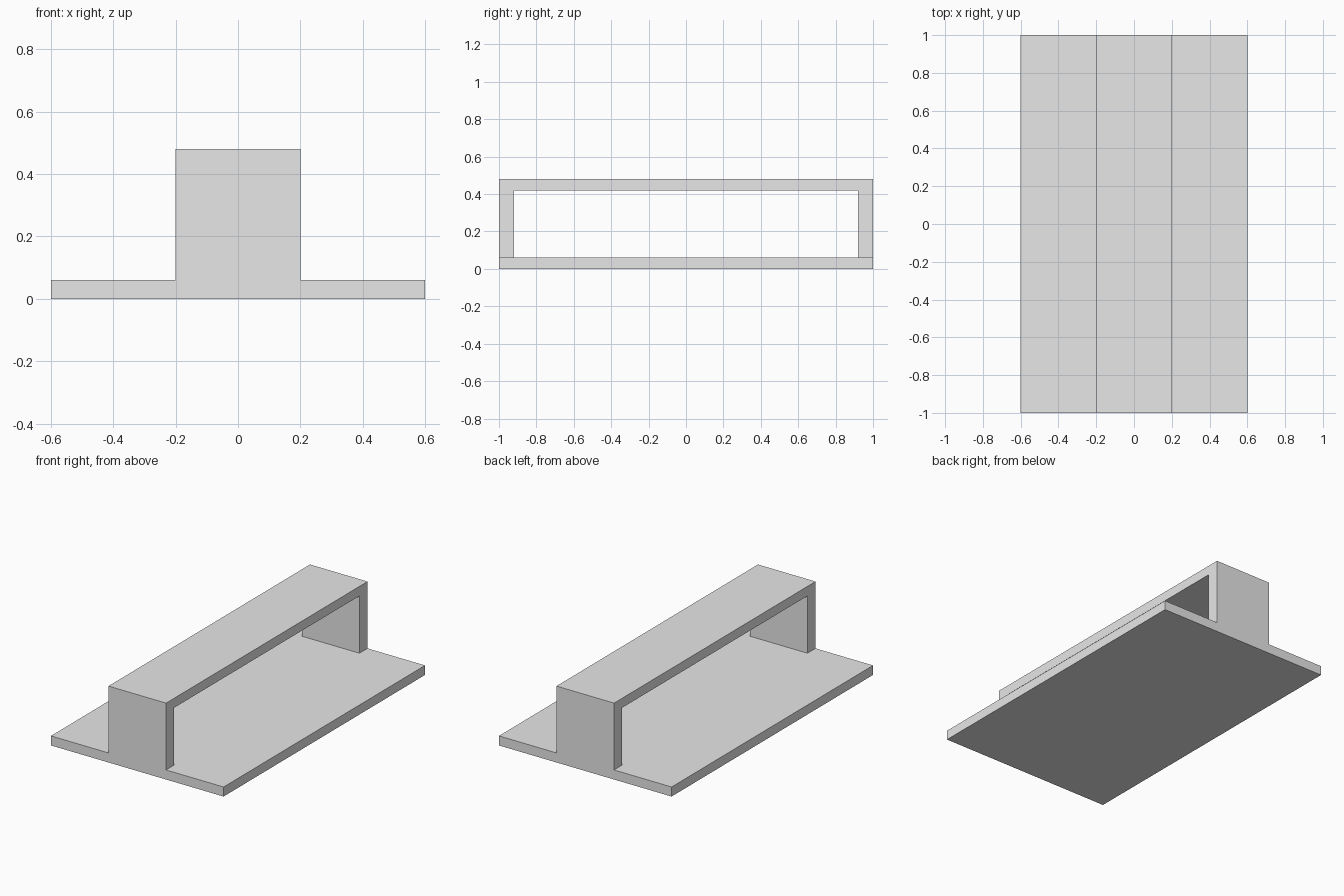
import bpy
import bmesh
from mathutils import Matrix, Vector

cube = bpy.data.objects.get("Cube")
if cube:
    bpy.data.objects.remove(cube, do_unlink=True)

WIDTH, LENGTH, BASE_H = 1.2, 2.0, 0.06
BAR_HALF, POST_INNER = 0.2, 0.92
POST_TOP, TOTAL_H = 0.42, 0.48

grey = bpy.data.materials.new("plain_grey")
grey.use_nodes = True
colour = (0.8, 0.8, 0.8, 1)
grey.diffuse_color = colour
grey.node_tree.nodes["Principled BSDF"].inputs["Base Color"].default_value = colour

# Base plate, cut along the outline of the posts
bm = bmesh.new()
bmesh.ops.create_cube(bm, size=1, matrix=Matrix.Translation((0, 0, BASE_H / 2))
                      @ Matrix.Diagonal((WIDTH, LENGTH, BASE_H, 1)))
for axis, offset in ((0, BAR_HALF), (1, POST_INNER)):
    for side in (-1, 1):
        normal = Vector((0, 0, 0))
        normal[axis] = 1
        bmesh.ops.bisect_plane(bm, geom=bm.verts[:] + bm.edges[:] + bm.faces[:],
                               plane_co=normal * offset * side, plane_no=normal)


def raise_posts(from_z, to_z):
    """Extrude the two post tops from one height to the next."""
    tops = []
    for f in bm.faces:
        c = f.calc_center_median()
        if f.normal.z > 0.9 and abs(c.z - from_z) < 0.001 \
                and abs(c.x) < BAR_HALF and abs(c.y) > POST_INNER:
            tops.append(f)
    for face in tops:
        new = bmesh.ops.extrude_discrete_faces(bm, faces=[face])["faces"][0]
        bmesh.ops.translate(bm, verts=new.verts, vec=(0, 0, to_z - from_z))
    bmesh.ops.remove_doubles(bm, verts=bm.verts, dist=0.0001)
    bm.normal_update()


# End posts
bm.normal_update()
raise_posts(BASE_H, POST_TOP)
raise_posts(POST_TOP, TOTAL_H)

# Top bar, bridged between the inner faces of the post heads
heads = [f for f in bm.faces
         if f.calc_center_median().z > POST_TOP
         and abs(f.normal.y) > 0.9
         and abs(abs(f.calc_center_median().y) - POST_INNER) < 0.001]
loops = [e for f in heads for e in f.edges]
bmesh.ops.delete(bm, geom=heads, context='FACES_ONLY')
bmesh.ops.bridge_loops(bm, edges=loops)

# Clean flat faces
bmesh.ops.recalc_face_normals(bm, faces=bm.faces)
bmesh.ops.dissolve_limit(bm, angle_limit=0.01, verts=bm.verts, edges=bm.edges)

mesh = bpy.data.meshes.new("base_with_handle")
bm.to_mesh(mesh)
bm.free()
mesh.materials.append(grey)
bpy.context.collection.objects.link(bpy.data.objects.new("base_with_handle", mesh))
